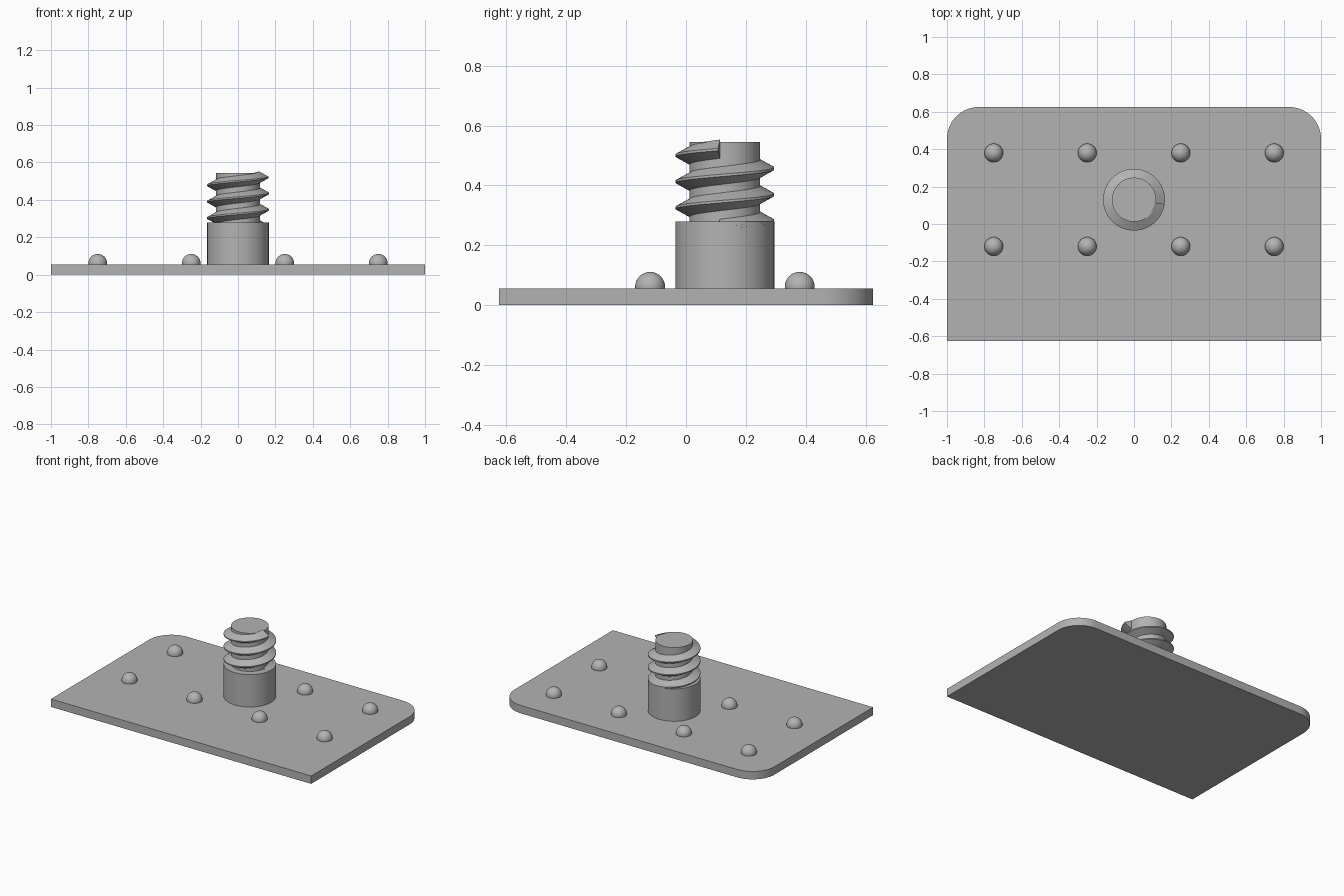
import bpy, bmesh, math
from mathutils import Vector

cube = bpy.data.objects.get("Cube")
if cube:
    bpy.data.objects.remove(cube, do_unlink=True)

mat = bpy.data.materials.new("plain grey")
mat.use_nodes = True
GREY = (0.45, 0.45, 0.45, 1)
mat.diffuse_color = GREY
mat.node_tree.nodes["Principled BSDF"].inputs["Base Color"].default_value = GREY

PLATE_TOP = 0.055
POST_Y = 0.13


def finish(bm, name, angle=30):
    bmesh.ops.recalc_face_normals(bm, faces=bm.faces)
    mesh = bpy.data.meshes.new(name)
    bm.to_mesh(mesh)
    bm.free()
    mesh.materials.append(mat)
    ob = bpy.data.objects.new(name, mesh)
    bpy.context.collection.objects.link(ob)
    bpy.ops.object.select_all(action='DESELECT')
    ob.select_set(True)
    bpy.context.view_layer.objects.active = ob
    bpy.ops.object.shade_smooth_by_angle(angle=math.radians(angle))
    return ob


def extrude_outline(name, points, z0, z1):
    bm = bmesh.new()
    face = bm.faces.new([bm.verts.new((x, y, z0)) for x, y in points])
    top = bmesh.ops.extrude_face_region(bm, geom=[face])["geom"]
    verts = [v for v in top if isinstance(v, bmesh.types.BMVert)]
    bmesh.ops.translate(bm, verts=verts, vec=(0, 0, z1 - z0))
    return finish(bm, name)


def arc(cx, cy, r, start, end, n):
    angles = [math.radians(start + (end - start) * i / n) for i in range(n + 1)]
    return [(cx + r * math.cos(a), cy + r * math.sin(a)) for a in angles]


# Base plate with two rounded back corners
W, D, R = 1.0, 0.625, 0.17
outline = [(-W, -D), (W, -D)]
outline += arc(W - R, D - R, R, 0, 90, 16)
outline += arc(R - W, D - R, R, 90, 180, 16)
extrude_outline("base_plate", outline, 0, PLATE_TOP)

# Smooth shank and threaded core
extrude_outline("post_shank", arc(0, POST_Y, 0.165, 0, 360, 64)[:-1], PLATE_TOP - 0.01, 0.28)
extrude_outline("thread_core", arc(0, POST_Y, 0.118, 0, 360, 64)[:-1], 0.27, 0.545)

# Helical thread ridge, right handed, ending at the +x side
PITCH, TURNS, STEPS = 0.0875, 3, 64
END_ANGLE, END_Z = math.radians(-8), 0.52
profile = [(0.112, -0.033), (0.165, -0.004), (0.165, 0.004), (0.112, 0.033)]
bm = bmesh.new()
rings = []
for i in range(TURNS * STEPS + 1):
    back = TURNS - i / STEPS
    a = END_ANGLE - back * math.tau
    z = END_Z - back * PITCH
    rings.append([bm.verts.new((r * math.cos(a), POST_Y + r * math.sin(a), z + dz))
                  for r, dz in profile])
for lower, upper in zip(rings, rings[1:]):
    for j in range(4):
        k = (j + 1) % 4
        bm.faces.new((lower[j], lower[k], upper[k], upper[j]))
bm.faces.new(rings[0])
bm.faces.new(rings[-1])
finish(bm, "thread_ridge", 25)

# Two rows of domed studs
for row, y in (("front", -0.12), ("back", 0.38)):
    for n in range(4):
        bm = bmesh.new()
        bmesh.ops.create_uvsphere(bm, u_segments=32, v_segments=16, radius=0.05)
        bmesh.ops.bisect_plane(bm, geom=bm.verts[:] + bm.edges[:] + bm.faces[:],
                               plane_co=(0, 0, -0.01), plane_no=(0, 0, -1), clear_outer=True)
        bmesh.ops.translate(bm, verts=bm.verts, vec=Vector((-0.75 + 0.5 * n, y, 0.061)))
        finish(bm, f"{row}_stud_{n + 1}", 40)
